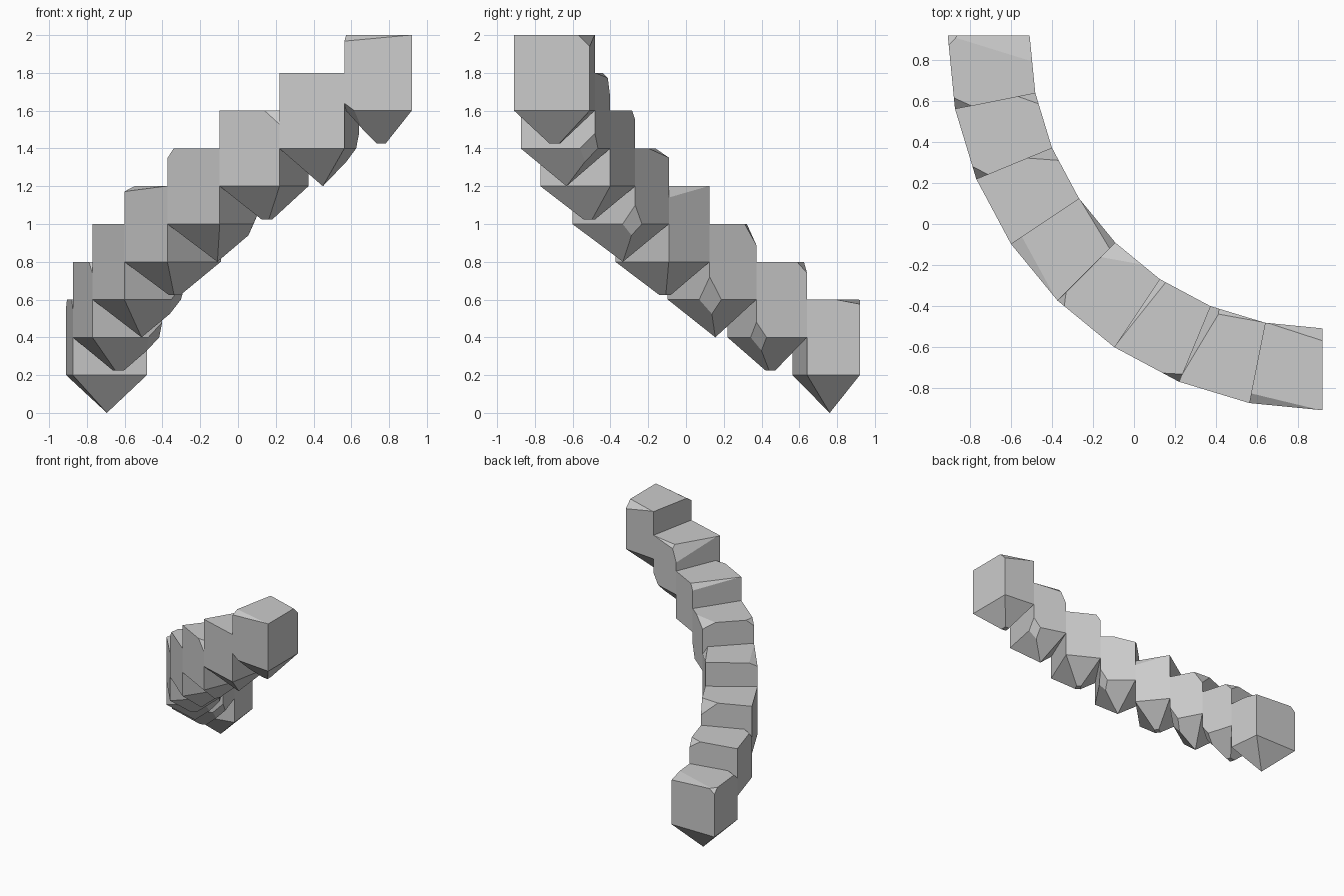
import bpy
import bmesh
import math
from mathutils import Vector

if "Cube" in bpy.data.objects:
    bpy.data.objects.remove(bpy.data.objects["Cube"], do_unlink=True)

STEPS = 8
OUTER, INNER = 1.83, 1.43
CENTRE = Vector((0.92, 0.92, 0))

stone = bpy.data.materials.new("grey stone")
stone.use_nodes = True
colour = (0.6, 0.6, 0.6, 1)
stone.diffuse_color = colour
stone.node_tree.nodes["Principled BSDF"].inputs["Base Color"].default_value = colour

# Chipped corners of each step: corner, then the share of the edge cut away
# across the tread, along the tread and vertically
CHIPS = {
    0: [("top inner low", .98, .45, .06), ("top outer low", .12, .13, .1),
        ("top outer high", .2, .15, .12)],
    1: [("top inner low", .22, .2, .15), ("top outer high", .15, .18, .15),
        ("bottom inner high", .2, .2, .2)],
    2: [("top inner low", .33, .25, .28), ("bottom inner high", .25, .25, .3)],
    3: [("top outer low", .16, .96, .07), ("top inner high", .1, .96, .15)],
    4: [("top inner low", .25, .6, .12), ("top outer low", .15, .12, .13),
        ("bottom inner high", .2, .2, .25)],
    5: [("top inner low", .97, .12, .12), ("top outer high", .1, .25, .18)],
    6: [("top inner low", .92, .2, .32), ("top inner low", .08, .97, .08),
        ("bottom inner high", .2, .2, .2)],
    7: [("top inner high", .15, .95, .15), ("top outer low", .12, .97, .08),
        ("bottom outer low", .12, .15, .1)],
}


def slice_off(bm, point, normal):
    """Cut away everything on the normal's side and close the hole."""
    cut = bmesh.ops.bisect_plane(
        bm, geom=bm.verts[:] + bm.edges[:] + bm.faces[:],
        plane_co=point, plane_no=normal, clear_outer=True)
    edges = [e for e in cut["geom_cut"] if isinstance(e, bmesh.types.BMEdge)]
    bmesh.ops.holes_fill(bm, edges=[e for e in edges if e.is_boundary], sides=0)


def build_step(index):
    top = 0.6 + 0.2 * index
    levels = {"top": top, "bottom": top - 0.4}
    radii = {"outer": OUTER, "inner": INNER}
    angles = {"low": index, "high": index + 1}

    def corner(level, side, end):
        a = math.radians(90 / STEPS * angles[end])
        r = radii[side]
        return CENTRE + Vector((-r * math.cos(a), -r * math.sin(a), levels[level]))

    # Wedge block with a four sided point underneath
    bm = bmesh.new()
    ring = [("outer", "low"), ("outer", "high"), ("inner", "high"), ("inner", "low")]
    upper = [bm.verts.new(corner("top", *c)) for c in ring]
    lower = [bm.verts.new(corner("bottom", *c)) for c in ring]
    middle = sum((v.co for v in lower), Vector((0, 0, 0))) / 4
    tip_position = middle - Vector((0, 0, 0.2))
    heart = middle + Vector((0, 0, 0.2))
    tip = bm.verts.new(tip_position)
    bm.faces.new(upper)
    for i in range(4):
        j = (i + 1) % 4
        bm.faces.new((upper[i], lower[i], lower[j], upper[j]))
        bm.faces.new((lower[i], tip, lower[j]))

    # Chips
    flip = {"top": "bottom", "bottom": "top", "outer": "inner",
            "inner": "outer", "low": "high", "high": "low"}
    for name, across, along, down in CHIPS[index]:
        level, side, end = name.split()
        p = corner(level, side, end)
        a = p.lerp(corner(level, flip[side], end), across)
        b = p.lerp(corner(level, side, flip[end]), along)
        c = p.lerp(corner(flip[level], side, end), down)
        normal = (b - a).cross(c - a).normalized()
        if normal.dot(heart - a) > 0:
            normal.negate()
        slice_off(bm, a, normal)

    # Every second point is worn flat
    if index % 2:
        slice_off(bm, tip_position + Vector((0, 0, 0.025)), Vector((0, 0, -1)))

    bmesh.ops.recalc_face_normals(bm, faces=bm.faces[:])
    mesh = bpy.data.meshes.new(f"stone_step_{index + 1}")
    bm.to_mesh(mesh)
    bm.free()
    mesh.materials.append(stone)
    step = bpy.data.objects.new(mesh.name, mesh)
    bpy.context.scene.collection.objects.link(step)


for number in range(STEPS):
    build_step(number)
